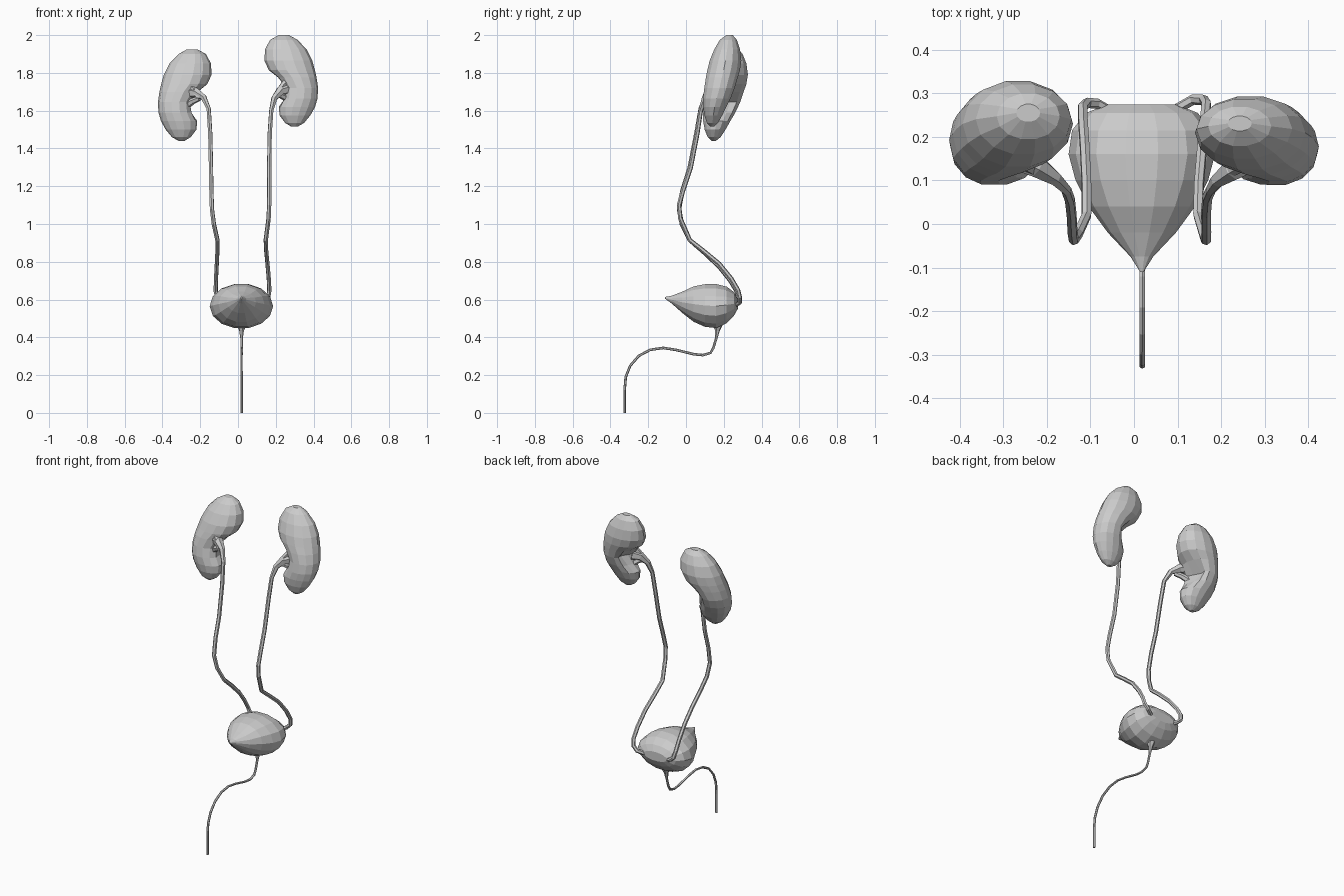
import bpy, bmesh, math
from mathutils import Vector


def make_object(name, rings):
    """Skin a stack of point rings; the first and last ring are capped."""
    bm = bmesh.new()
    loops = [[bm.verts.new(p) for p in ring] for ring in rings]
    n = len(loops[0])
    for a, b in zip(loops, loops[1:]):
        for i in range(n):
            j = (i + 1) % n
            bm.faces.new((a[i], a[j], b[j], b[i]))
    bm.faces.new(loops[0])
    bm.faces.new(loops[-1])
    bmesh.ops.recalc_face_normals(bm, faces=bm.faces)
    mesh = bpy.data.meshes.new(name)
    bm.to_mesh(mesh)
    bm.free()
    obj = bpy.data.objects.new(name, mesh)
    bpy.context.collection.objects.link(obj)
    return obj


def tube(name, path, radii, sides=6):
    """Low-poly tube with a radius at every path point."""
    pts = [Vector(p) for p in path]
    if not isinstance(radii, (list, tuple)):
        radii = [radii] * len(pts)
    rings, u = [], None
    for i, p in enumerate(pts):
        t = (pts[min(i + 1, len(pts) - 1)] - pts[max(i - 1, 0)]).normalized()
        if u is None:
            u = t.orthogonal()
        u = (u - t * u.dot(t)).normalized()
        v = t.cross(u)
        rings.append([p + radii[i] * (u * math.cos(a) + v * math.sin(a))
                      for a in (2 * math.pi * k / sides for k in range(sides))])
    return make_object(name, rings)


# Kidney cross-sections: z, inner x, outer x, front y, back y
KIDNEY = [
    (2.000, .215, .270, .215, .250),
    (1.975, .170, .315, .180, .272),
    (1.925, .143, .363, .150, .290),
    (1.865, .140, .393, .125, .297),
    (1.815, .162, .407, .113, .290),
    (1.775, .205, .416, .105, .278),
    (1.720, .240, .424, .097, .262),
    (1.665, .235, .421, .090, .240),
    (1.620, .215, .408, .091, .217),
    (1.575, .220, .383, .098, .195),
    (1.535, .250, .350, .112, .172),
    (1.515, .283, .315, .130, .150),
]


def kidney(name, side, dz, y_scale, sides=14):
    rings = []
    for z, x0, x1, y0, y1 in KIDNEY:
        y0, y1 = (.088 + (y - .09) * y_scale for y in (y0, y1))
        ring = []
        for k in range(sides):
            a = 2 * math.pi * k / sides
            # hollow of the hilum on the inner side
            dent = .05 * max(0, -math.cos(a + .35)) ** 6 * math.exp(-((z - 1.715) / .05) ** 2)
            x = (x0 + x1) / 2 + (x1 - x0) / 2 * math.cos(a) + dent
            y = (y0 + y1) / 2 + (y1 - y0) / 2 * math.sin(a)
            ring.append((side * x, y, z + dz))
        rings.append(ring)
    return make_object(name, rings)


kidney("kidney_right_side", 1, 0, 1.0)
kidney("kidney_left_side", -1, -.075, 1.17)

# Ureters, widening into the renal pelvis at the top
radii = [.034, .027, .017] + [.012] * 14
tube("ureter_right_side", [
    (.265, .150, 1.715), (.225, .125, 1.705), (.192, .100, 1.665), (.176, .078, 1.60),
    (.168, .060, 1.48), (.165, .025, 1.30), (.166, -.015, 1.18), (.165, -.037, 1.10),
    (.162, -.030, 1.03), (.147, .020, .915), (.149, .090, .860), (.156, .175, .790),
    (.163, .240, .710), (.166, .275, .650), (.160, .285, .610), (.135, .285, .585),
    (.095, .262, .570)], radii)
tube("ureter_left_side", [
    (-.265, .155, 1.700), (-.222, .132, 1.695), (-.182, .105, 1.670), (-.155, .078, 1.61),
    (-.147, .055, 1.48), (-.143, .020, 1.30), (-.141, -.018, 1.18), (-.138, -.037, 1.08),
    (-.128, -.022, 1.00), (-.109, .020, .915), (-.109, .090, .855), (-.113, .175, .775),
    (-.117, .235, .700), (-.118, .268, .645), (-.108, .278, .605), (-.085, .276, .585),
    (-.055, .258, .570)], radii)

# Calyx branches inside each hilum
for label, s, dz in (("right", 1, 0), ("left", -1, -.025)):
    for part, z in (("upper", 1.775), ("lower", 1.65)):
        tube(f"calyx_{part}_{label}_side",
             [(s * .205, .112, 1.69 + dz), (s * .24, .133, (1.70 + z) / 2 + dz),
              (s * .275, .155, z + dz)], [.014, .017, .02])

# Bladder cross-sections along y: y, bottom z, top z, half width
BLADDER = [
    (-.110, .604, .614, .004),
    (-.075, .578, .621, .026),
    (-.020, .528, .643, .078),
    (.040, .480, .672, .122),
    (.100, .453, .684, .152),
    (.160, .446, .685, .168),
    (.215, .472, .671, .160),
    (.255, .515, .640, .128),
    (.274, .550, .605, .080),
]
rings = []
for y, z0, z1, w in BLADDER:
    rings.append([(.018 + w * math.cos(a), y, (z0 + z1) / 2 + (z1 - z0) / 2 * math.sin(a))
                  for a in (2 * math.pi * k / 14 for k in range(14))])
make_object("bladder", rings)

# Urethra, from the bladder neck down to the ground
path = [(.168, .465), (.166, .435), (.160, .395), (.145, .345), (.130, .318), (.090, .306),
        (.040, .311), (-.050, .333), (-.120, .344), (-.190, .334), (-.250, .302),
        (-.295, .250), (-.319, .190), (-.325, .120), (-.325, 0)]
tube("urethra", [(.019, y, z) for y, z in path], [.026, .013] + [.007] * 13)
